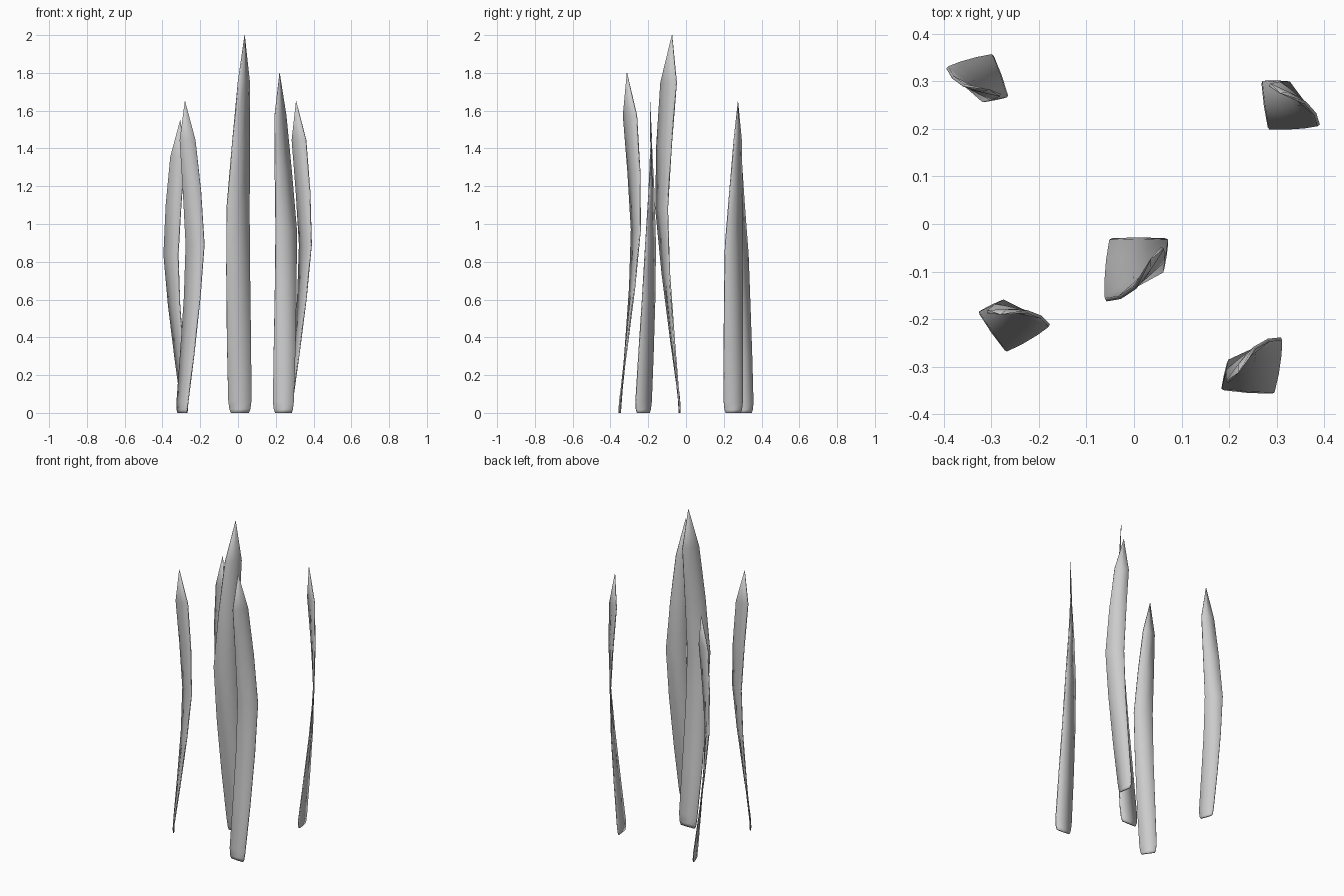
import bpy, bmesh
from math import radians, sin, cos

if "Cube" in bpy.data.objects:
    bpy.data.objects.remove(bpy.data.objects["Cube"])

# Blade stations: height, centre x, centre y, half width, twist in degrees
STATIONS = [
    (0.00, 0.010, -0.034, 0.048, 0), (0.02, 0.010, -0.034, 0.056, 0),
    (0.07, 0.010, -0.037, 0.062, 0), (0.38, 0.005, -0.071, 0.064, 8),
    (0.74, 0.001, -0.107, 0.065, 17), (1.08, 0.000, -0.129, 0.067, 27),
    (1.42, 0.016, -0.116, 0.060, 40), (1.75, 0.031, -0.092, 0.051, 55),
    (2.00, 0.035, -0.074, 0.001, 62),
]
BASE = (0.010, -0.034)
# Thin six-sided cross-section: fraction of half width, thickness offset
SECTION = [(-1, -.004), (0, -.006), (1, -.004), (1, .004), (0, .006), (-1, .004)]


def make_blade(name, x, y, scale, turn):
    """One twisted, bowed leaf blade, scaled and turned about its foot."""
    bm = bmesh.new()
    rings = []
    for z, cx, cy, half, twist in STATIONS:
        c, s = cos(radians(twist)), sin(radians(twist))
        taper = 0.15 if z == 2.0 else 1
        ring = []
        for u, t in SECTION:
            a, b = u * half, t * taper
            ring.append(bm.verts.new((cx - BASE[0] + a * c - b * s,
                                      cy - BASE[1] + a * s + b * c, z)))
        rings.append(ring)
    n = len(SECTION)
    for lo, hi in zip(rings, rings[1:]):
        for i in range(n):
            j = (i + 1) % n
            bm.faces.new((lo[i], lo[j], hi[j], hi[i]))
    bm.faces.new(rings[0][::-1])
    bm.faces.new(rings[-1])
    bmesh.ops.recalc_face_normals(bm, faces=bm.faces)
    for f in bm.faces:
        f.smooth = True
    mesh = bpy.data.meshes.new(name)
    bm.to_mesh(mesh)
    bm.free()
    obj = bpy.data.objects.new(name, mesh)
    obj.location = (x, y, 0)
    obj.rotation_euler.z = radians(turn)
    obj.scale = (scale,) * 3
    bpy.context.collection.objects.link(obj)


# Five blades of the clump
make_blade("center_blade", 0.010, -0.034, 1.0, 0)
make_blade("front_right_blade", 0.240, -0.350, 0.9, 176)
make_blade("back_right_blade", 0.278, 0.250, 0.825, 98)
make_blade("front_left_blade", -0.296, -0.226, 0.825, 125)
make_blade("back_left_blade", -0.283, 0.312, 0.775, -70)
